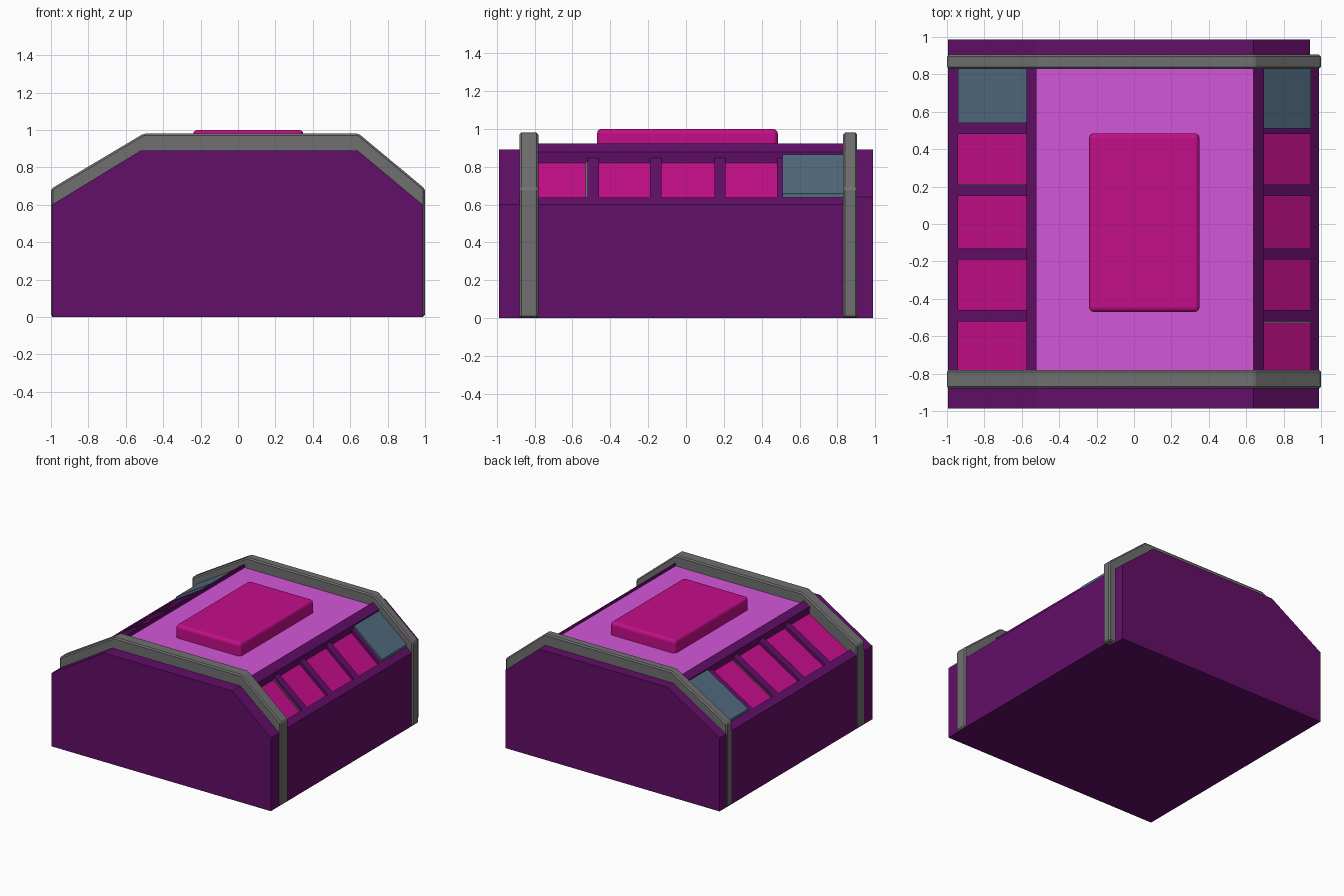
import bpy, bmesh

if "Cube" in bpy.data.objects:
    bpy.data.objects.remove(bpy.data.objects["Cube"])


def material(name, rgb):
    # sRGB 0-255 to linear
    lin = [((c / 255 + 0.055) / 1.055) ** 2.4 if c > 10 else c / 255 / 12.92 for c in rgb]
    m = bpy.data.materials.new(name)
    m.diffuse_color = (*lin, 1)
    m.use_nodes = True
    m.node_tree.nodes["Principled BSDF"].inputs["Base Color"].default_value = m.diffuse_color
    return m


PURPLE = material("deep purple", (98, 14, 103))
PINK = material("orchid pink", (212, 87, 217))
MAGENTA = material("magenta", (196, 14, 137))
GREY = material("grey trim", (112, 112, 112))
BLUE = material("slate blue", (80, 106, 126))


def prism(name, profile, y0, y1, mat, bevel=0, segments=1):
    """Extrude an x-z profile from y0 to y1."""
    bm = bmesh.new()
    face = bm.faces.new([bm.verts.new((x, y0, z)) for x, z in profile])
    ext = bmesh.ops.extrude_face_region(bm, geom=[face])
    for v in ext["geom"]:
        if isinstance(v, bmesh.types.BMVert):
            v.co.y = y1
    bmesh.ops.recalc_face_normals(bm, faces=bm.faces)
    if bevel:
        bmesh.ops.bevel(bm, geom=list(bm.edges), offset=bevel, segments=segments,
                        profile=0.5, affect='EDGES')
    me = bpy.data.meshes.new(name)
    bm.to_mesh(me)
    bm.free()
    me.materials.append(mat)
    ob = bpy.data.objects.new(name, me)
    bpy.context.collection.objects.link(ob)
    return ob


def slope_z(x):
    """Height of the sloping shoulder at x."""
    if x > 0:
        return 0.89 - (x - 0.64) * 0.29 / 0.35
    return 0.89 + (x + 0.52) * 0.29 / 0.475


def slab(x0, x1, low, high):
    """Profile of a slab following the shoulder, between two offsets."""
    return [(x0, slope_z(x0) + low), (x1, slope_z(x1) + low),
            (x1, slope_z(x1) + high), (x0, slope_z(x0) + high)]


DEPTH = 0.035
LEFT, RIGHT = (-0.94, -0.57), (0.69, 0.945)
F, B = -0.80, 0.85     # hidden under the trim bands

# Body: plain ends and a middle with recessed shoulders
top = [(0.64, 0.89), (-0.52, 0.89)]
prism("body_front", [(-0.995, 0), (0.988, 0), (0.988, 0.6)] + top + [(-0.995, 0.6)],
      -0.987, F, PURPLE)
prism("body_back", [(-0.995, 0), (0.94, 0), (0.94, 0.641)] + top + [(-0.995, 0.6)],
      B, 0.987, PURPLE)


def notch(a, b):
    return [(a, slope_z(a)), (a, slope_z(a) - DEPTH), (b, slope_z(b) - DEPTH), (b, slope_z(b))]


prism("body_middle", [(-0.995, 0), (0.988, 0), (0.988, 0.6)] + notch(RIGHT[1], RIGHT[0])
      + top + notch(LEFT[1], LEFT[0]) + [(-0.995, 0.6)], F, B, PURPLE)

# Ribs, coloured panels and blue end panels on both shoulders
panels = [(-0.80, -0.52), (-0.46, -0.19), (-0.13, 0.15), (0.21, 0.48)]
for side, (x0, x1), blue_start in (("left", LEFT, 0.54), ("right", RIGHT, 0.51)):
    for i, (y0, y1) in enumerate(panels):
        prism(f"{side}_panel_{i}", slab(x0, x1, -DEPTH - 0.01, -DEPTH + 0.005), y0, y1, MAGENTA)
        end = panels[i + 1][0] if i < 3 else blue_start
        prism(f"{side}_rib_{i}", slab(x0, x1, -DEPTH - 0.02, 0), y1, end, PURPLE)
    prism(f"{side}_blue_panel", slab(x0, x1, -DEPTH - 0.02, 0.02), blue_start, B, BLUE)

# Thin grey slits beside two panels
prism("left_slit", slab(*LEFT, -DEPTH, -DEPTH + 0.012), 0.205, 0.215, GREY)
prism("right_slit", slab(*RIGHT, -DEPTH, -DEPTH + 0.012), -0.53, -0.52, GREY)

# Raised rails along both edges of the top
prism("right_rail", [(0.64, 0.85), (0.64, 0.922), (0.695, 0.877), (0.69, 0.83)], F, B, PURPLE)
prism("left_rail", [(-0.52, 0.85), (-0.52, 0.922), (-0.575, 0.888), (-0.57, 0.83)], F, B, PURPLE)

# Top deck and raised centre block
prism("top_deck", [(-0.52, 0.88), (0.64, 0.88), (0.64, 0.895), (-0.52, 0.895)], F, B, PINK)
prism("centre_block", [(-0.24, 0.86), (0.35, 0.86), (0.35, 1.0), (-0.24, 1.0)],
      -0.47, 0.485, MAGENTA, bevel=0.025, segments=3)

# Grey trim bands wrapping over the body
band = [(-1, 0.002), (1, 0.002), (1, 0.685), (0.645, 0.98), (-0.505, 0.98), (-1, 0.685)]
for name, y0, y1 in (("front_band", -0.88, -0.78), ("back_band", 0.83, 0.905)):
    prism(name, band, y0, y1, GREY, bevel=0.01)
